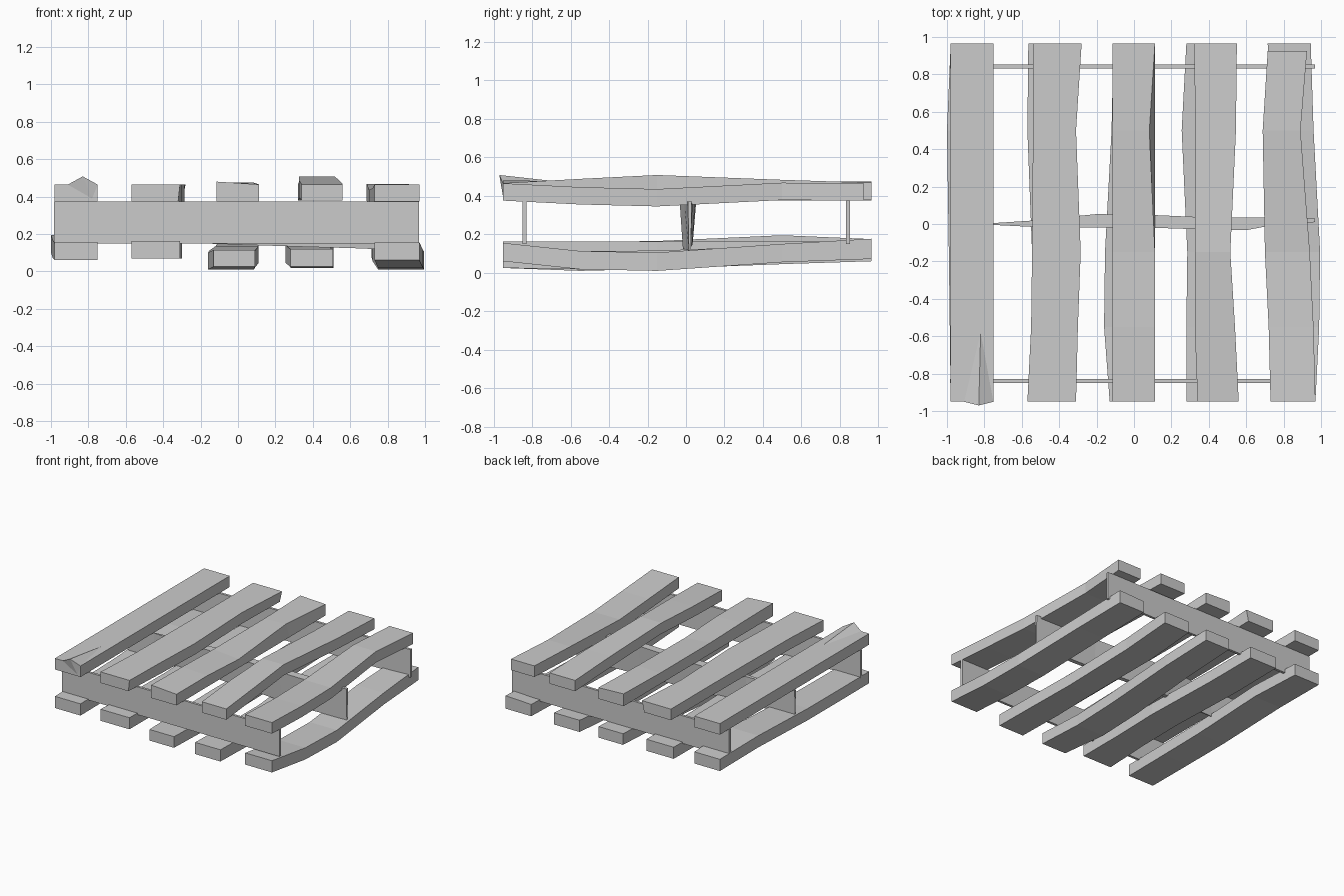
import bpy

if "Cube" in bpy.data.objects:
    bpy.data.objects.remove(bpy.data.objects["Cube"])


def mesh_object(name, verts, faces):
    me = bpy.data.meshes.new(name)
    me.from_pydata(verts, [], faces)
    me.update()
    ob = bpy.data.objects.new(name, me)
    bpy.context.collection.objects.link(ob)
    return ob


def loft(name, sections):
    """Skin a row of four-cornered sections into a closed board."""
    n = len(sections)
    verts = [p for s in sections for p in s]
    faces = [(0, 1, 2, 3), tuple(4 * (n - 1) + k for k in (3, 2, 1, 0))]
    for i in range(n - 1):
        a, b = 4 * i, 4 * i + 4
        for k in range(4):
            j = (k + 1) % 4
            faces.append((a + k, b + k, b + j, a + j))
    return mesh_object(name, verts, faces)


STATIONS = (-0.95, -0.55, -0.15, 0.5, 0.965)


def plank(name, left, right, low, height, back=0.965, tweak=None):
    """Warped plank along y: edges and underside given at each station."""
    secs = []
    for i, y in enumerate(STATIONS):
        y = min(y, back)
        a, b, z = left[i], right[i], low[i]
        secs.append([[a, y, z], [b, y, z], [b, y, z + height], [a, y, z + height]])
    for i, k, dx, dz in tweak or ():
        secs[i][k][0] += dx
        secs[i][k][2] += dz
    return loft(name, secs)


# Deck planks
plank("top_plank_1", [-.98] * 5, [-.75] * 5, [.375] * 5, .09)
plank("top_plank_2", [-.57, -.55, -.545, -.54, -.54],
      [-.31, -.30, -.285, -.31, -.28], [.375] * 5, .09,
      tweak=[(0, 1, -.01, 0), (4, 1, -.02, 0)])
plank("top_plank_3", [-.115] * 5, [.112] * 5, [.375] * 5, .09,
      tweak=[(0, 3, 0, .015), (1, 3, 0, .01), (2, 2, 0, -.02),
             (3, 2, -.03, .01), (4, 3, 0, .01)])
plank("top_plank_4", [.34, .325, .325, .33, .32], [.56, .54, .515, .545, .55],
      [.378, .40, .42, .395, .38], .088)
plank("top_plank_5", [.73, .72, .70, .688, .715], [.97, .96, .94, .89, .925],
      [.375, .355, .345, .378, .375], .09, back=.925)

# Splintered front end of the first plank
mesh_object("splinter",
            [(-.83, -.97, .508), (-.82, -.58, .465), (-.91, -.95, .464),
             (-.75, -.95, .464), (-.78, -.95, .39)],
            [(0, 2, 4), (0, 4, 3), (0, 3, 1), (0, 1, 2), (1, 3, 4, 2)])

# Base planks
plank("bottom_plank_1", [-.98, -.985, -.99, -1.0, -.98], [-.75] * 5,
      [.062, .065, .07, .10, .08], .095)
plank("bottom_plank_2", [-.57, -.55, -.545, -.57, -.565],
      [-.31, -.31, -.30, -.32, -.32], [.068] * 5, .094)
plank("bottom_plank_3", [-.13, -.16, -.155, -.12, -.11],
      [.09, .085, .09, .11, .11], [.025, .01, .02, .045, .06], .09)
plank("bottom_plank_4", [.28, .28, .285, .255, .28],
      [.507, .51, .50, .49, .51], [.025, .018, .02, .045, .06], .095)
plank("bottom_plank_5", [.73, .75, .75, .72, .715],
      [.97, .99, .995, .96, .945], [.06, .018, .01, .055, .072], .095,
      tweak=[(4, 2, 0, .01)])

# Thin outer stringers
for name, y in (("front_stringer", -.84), ("back_stringer", .842)):
    loft(name, [[(x, y - .01, .15), (x, y + .01, .15),
                 (x, y + .01, .375), (x, y - .01, .375)] for x in (-.985, .967)])

# Warped middle stringer: x, near edge, far edge, underside
mid = [(-.98, -.01, .005, .15), (-.75, -.005, .005, .15), (-.55, -.015, .018, .15),
       (-.2, -.02, .053, .15), (.1, -.02, .048, .14), (.4, -.03, .035, .13),
       (.6, -.033, .035, .125), (.72, -.01, .035, .12), (.967, .01, .03, .115)]
loft("middle_stringer", [[(x, .75 * a + .25 * b, z), (x, .25 * a + .75 * b, z),
                          (x, b, .37), (x, a, .37)] for x, a, b, z in mid])

# Make all surfaces face outward
import bmesh
for ob in bpy.context.collection.objects:
    bm = bmesh.new()
    bm.from_mesh(ob.data)
    bmesh.ops.recalc_face_normals(bm, faces=bm.faces)
    bm.to_mesh(ob.data)
    bm.free()
